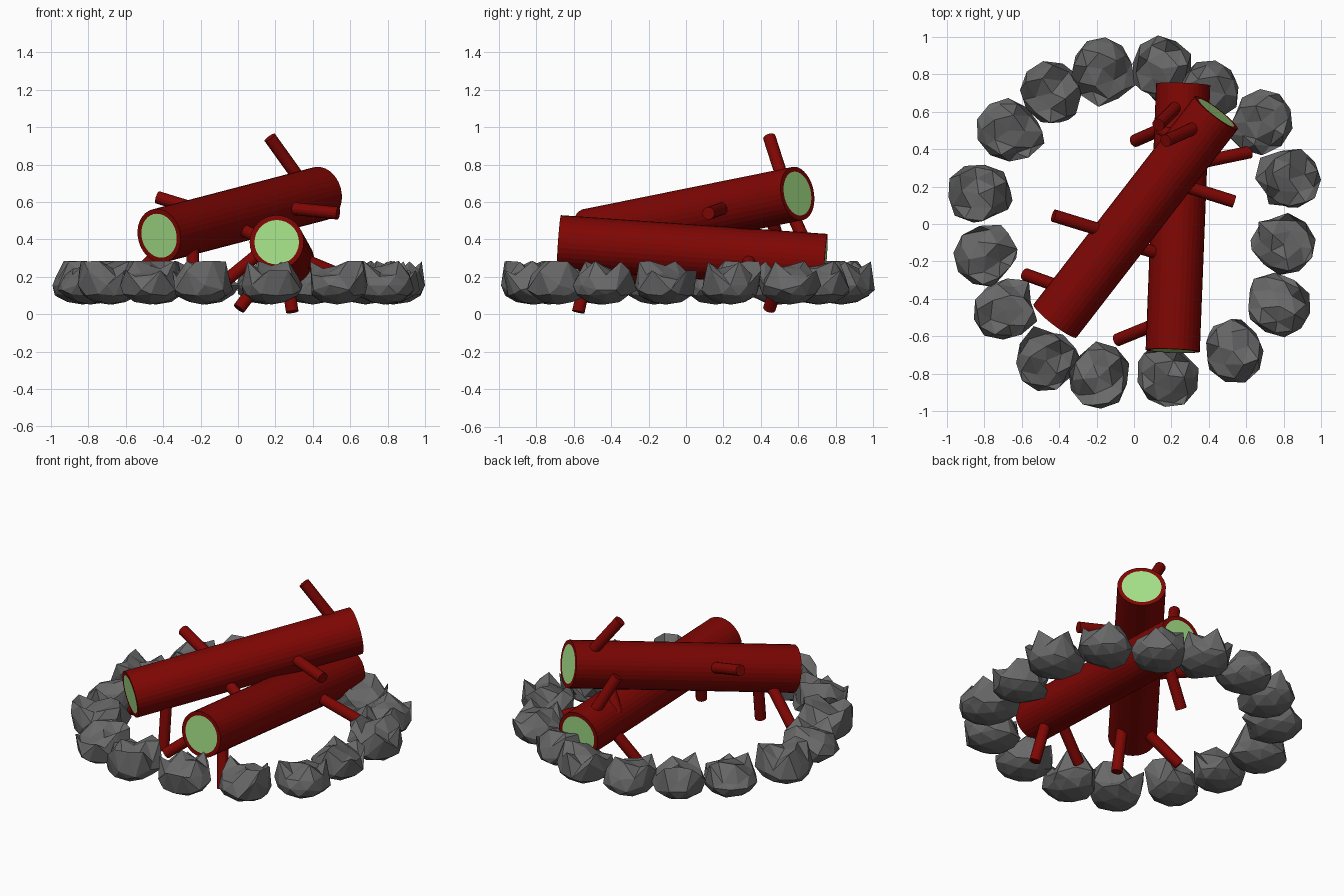
import bpy, bmesh, math, random
from mathutils import Vector

if "Cube" in bpy.data.objects:
    bpy.data.objects.remove(bpy.data.objects["Cube"])

random.seed(5)


def material(name, rgb):
    m = bpy.data.materials.new(name)
    m.diffuse_color = (*rgb, 1)
    m.use_nodes = True
    m.node_tree.nodes["Principled BSDF"].inputs["Base Color"].default_value = m.diffuse_color
    return m


BARK = material("bark", (0.21, 0.002, 0.001))
WOOD = material("cut_wood", (0.38, 0.76, 0.25))
STONE = material("stone", (0.14, 0.14, 0.14))


def finish(name, bm, mats):
    me = bpy.data.meshes.new(name)
    bm.to_mesh(me)
    bm.free()
    for m in mats:
        me.materials.append(m)
    ob = bpy.data.objects.new(name, me)
    bpy.context.collection.objects.link(ob)
    return ob


def rod(name, a, b, radius, sides, rim=0):
    """Cylinder from a to b; rim > 0 leaves a bark ring round pale cut ends."""
    a, b = Vector(a), Vector(b)
    bm = bmesh.new()
    bmesh.ops.create_cone(bm, cap_ends=True, segments=sides, radius1=radius,
                          radius2=radius, depth=(b - a).length)
    if rim:
        caps = [f for f in bm.faces if len(f.verts) > 4]
        bmesh.ops.inset_individual(bm, faces=caps, thickness=rim)
        for f in caps:
            f.material_index = 1
    ob = finish(name, bm, [BARK, WOOD] if rim else [BARK])
    ob.location = (a + b) / 2
    ob.rotation_mode = 'QUATERNION'
    ob.rotation_quaternion = (b - a).to_track_quat('Z', 'Y')
    return ob


# two crossed logs
rod("lower_log", (0.207, -0.678, 0.385), (0.263, 0.745, 0.285), 0.145, 32, 0.026)
rod("upper_log", (-0.422, -0.518, 0.42), (0.44, 0.595, 0.645), 0.145, 32, 0.026)

# twigs: base inside the log, free end
twigs = {
    "lower_twig": [
        ((0.17, -0.17, 0.38), (0.01, -0.12, 0.46)),
        ((0.26, 0.31, 0.33), (0.62, 0.385, 0.18)),
        ((0.18, -0.51, 0.38), (-0.09, -0.62, 0.16)),
        ((0.24, -0.50, 0.35), (0.29, -0.575, 0.013)),
        ((0.20, 0.53, 0.29), (0.005, 0.445, 0.03)),
        ((0.26, 0.66, 0.33), (0.13, 0.53, 0.62)),
    ],
    "upper_twig": [
        ((0.36, 0.53, 0.68), (0.17, 0.445, 0.945)),
        ((0.20, 0.225, 0.575), (0.535, 0.12, 0.54)),
        ((-0.12, -0.05, 0.53), (-0.43, 0.045, 0.625)),
        ((-0.33, -0.36, 0.41), (-0.58, -0.27, 0.18)),
        ((-0.245, -0.39, 0.42), (-0.235, -0.44, 0.075)),
        ((0.28, 0.44, 0.58), (0.15, 0.50, 0.36)),
    ],
}
for name, parts in twigs.items():
    for i, (a, b) in enumerate(parts):
        rod(f"{name}_{i + 1}", a, b, 0.034, 16)

# ring of rough stones: round outside, broken inside, jagged tops
centres = [(0.15, 0.83), (-0.17, 0.83), (-0.44, 0.70), (-0.67, 0.50),
           (-0.83, 0.16), (-0.79, -0.17), (-0.69, -0.46), (-0.47, -0.73),
           (-0.19, -0.82), (0.18, -0.81), (0.53, -0.68), (0.78, -0.44),
           (0.80, -0.11), (0.83, 0.24), (0.68, 0.55), (0.40, 0.71)]
for i, (cx, cy) in enumerate(centres):
    bm = bmesh.new()
    bmesh.ops.create_icosphere(bm, subdivisions=2, radius=1)
    for v in bm.verts:
        n = v.co.copy()
        inner = n.x < -0.3
        s = random.uniform(0.82, 1.2) if inner else random.uniform(0.95, 1.05)
        z = 0.155 + 0.105 * n.z
        if -0.1 < n.z < 0.95:
            z += random.choice((-0.025, 0.0, 0.0, 0.08))   # spikes
        v.co = (n.x * 0.172 * s, n.y * 0.163 * s, min(max(z, 0.052), 0.285))
    ob = finish(f"stone_{i + 1}", bm, [STONE])
    ob.location = (cx, cy, 0)
    ob.rotation_euler.z = math.atan2(cy, cx)   # local +x points outward
